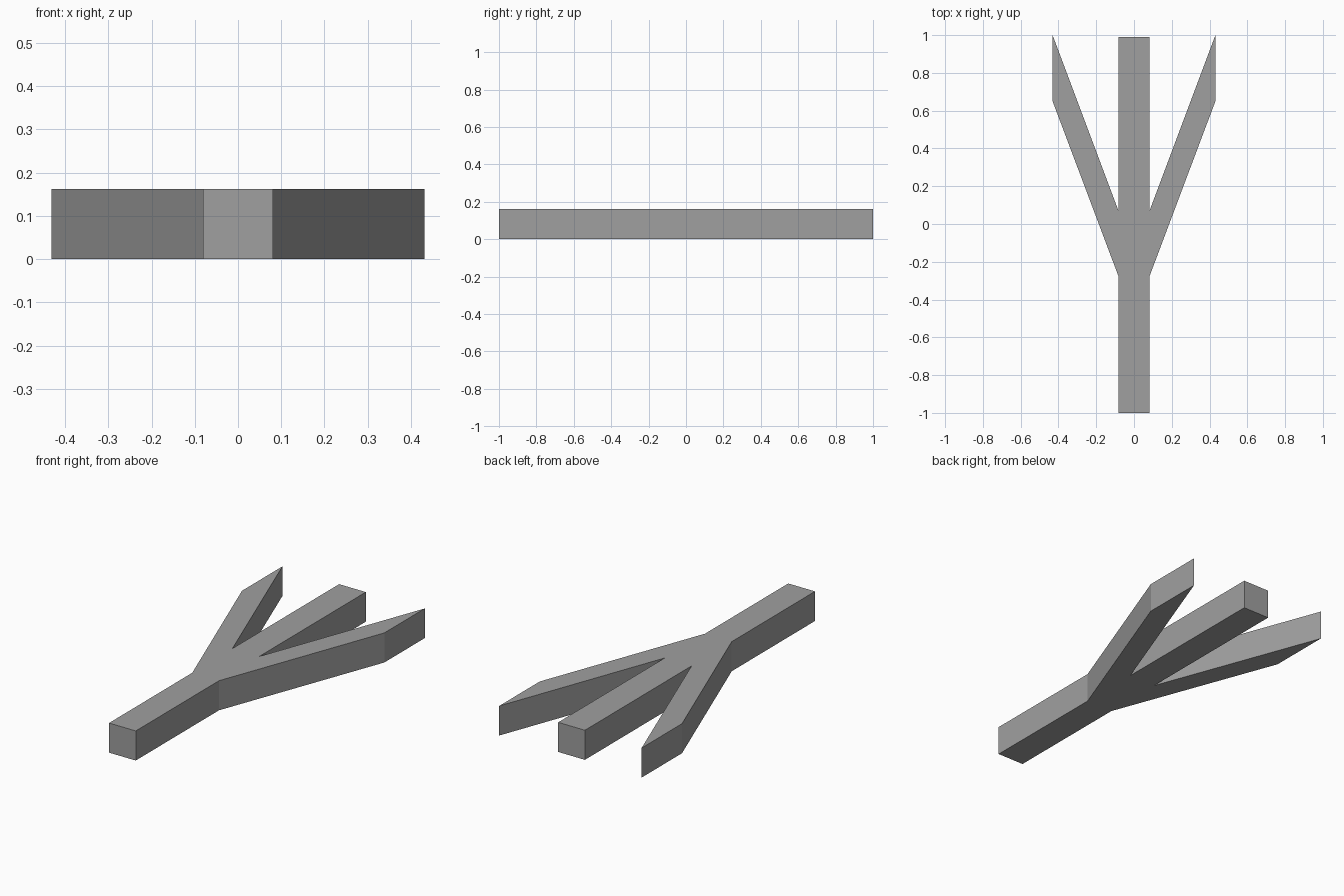
import bpy
import bmesh

if "Cube" in bpy.data.objects:
    bpy.data.objects.remove(bpy.data.objects["Cube"])

HEIGHT = 0.162

grey = bpy.data.materials.new("mid grey")
grey.diffuse_color = (0.35, 0.35, 0.35, 1)
grey.use_nodes = True
grey.node_tree.nodes["Principled BSDF"].inputs["Base Color"].default_value = grey.diffuse_color

# Right half of the three-pronged outline, from handle end to middle prong tip
half = [(0.081, -1.0), (0.081, -0.28), (0.431, 0.65),
        (0.431, 1.0), (0.081, 0.067), (0.081, 0.99)]
outline = half + [(-x, y) for x, y in reversed(half)]

# Extrude the mirrored outline upward into a solid prism
bm = bmesh.new()
base = bm.faces.new([bm.verts.new((x, y, 0)) for x, y in outline])
top = bmesh.ops.extrude_face_region(bm, geom=[base], use_keep_orig=True)["geom"]
bmesh.ops.translate(bm, vec=(0, 0, HEIGHT),
                    verts=[v for v in top if isinstance(v, bmesh.types.BMVert)])
bmesh.ops.recalc_face_normals(bm, faces=bm.faces[:])

mesh = bpy.data.meshes.new("three_pronged_fork")
bm.to_mesh(mesh)
bm.free()
mesh.materials.append(grey)
fork = bpy.data.objects.new("three_pronged_fork", mesh)
bpy.context.collection.objects.link(fork)
